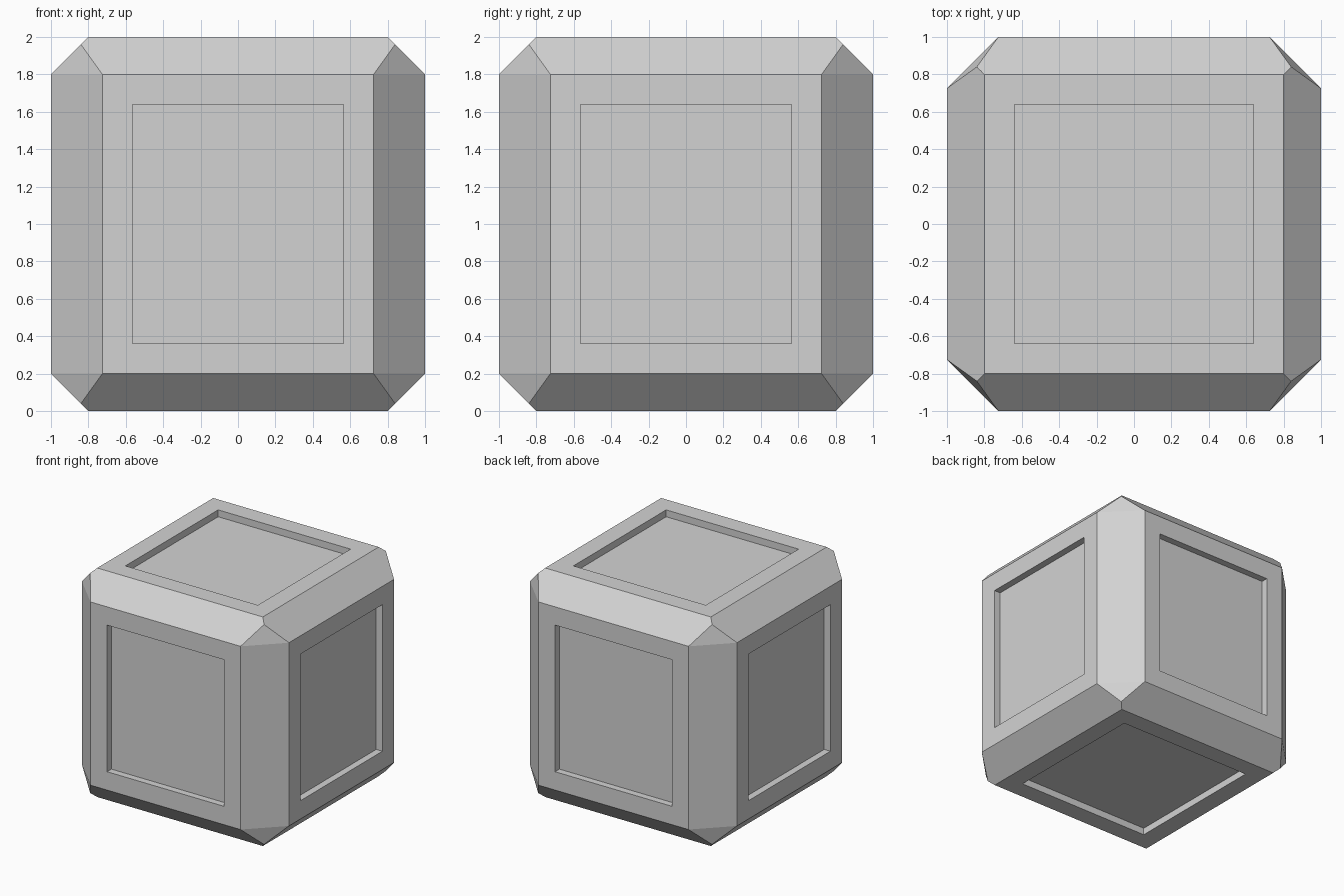
import bpy, bmesh
from itertools import product
from mathutils import Vector

default = bpy.data.objects.get("Cube")
if default:
    bpy.data.objects.remove(default, do_unlink=True)

# Chamfered block: one corner's points, mirrored to all eight corners
CORNER = [(0.725, 1, 0.8), (1, 0.725, 0.8), (0.8, 0.8, 1), (0.84, 0.84, 0.96)]
BORDER, DEPTH = 0.16, 0.06

bm = bmesh.new()
for sx, sy, sz in product((-1, 1), repeat=3):
    for x, y, z in CORNER:
        bm.verts.new((sx * x, sy * y, sz * z + 1))
bmesh.ops.convex_hull(bm, input=bm.verts[:])
bmesh.ops.dissolve_limit(bm, angle_limit=0.01, verts=bm.verts[:], edges=bm.edges[:])
bmesh.ops.recalc_face_normals(bm, faces=bm.faces[:])

# Recessed panel on each of the six main sides
bm.normal_update()
sides = [f for f in bm.faces if max(abs(c) for c in f.normal) > 0.99]
bmesh.ops.inset_individual(bm, faces=sides, thickness=BORDER, use_even_offset=True)
bm.normal_update()
panels = bmesh.ops.extrude_discrete_faces(bm, faces=sides)["faces"]
for panel in panels:
    panel.normal_update()
    bmesh.ops.translate(bm, verts=panel.verts[:], vec=Vector(panel.normal) * -DEPTH)
bmesh.ops.recalc_face_normals(bm, faces=bm.faces[:])

mesh = bpy.data.meshes.new("panelled_block")
bm.to_mesh(mesh)
bm.free()
block = bpy.data.objects.new("panelled_block", mesh)
bpy.context.collection.objects.link(block)

# Plain grey surface
grey = bpy.data.materials.new("light_grey")
grey.use_nodes = True
colour = (0.65, 0.65, 0.65, 1)
grey.diffuse_color = colour
grey.node_tree.nodes["Principled BSDF"].inputs["Base Color"].default_value = colour
mesh.materials.append(grey)
